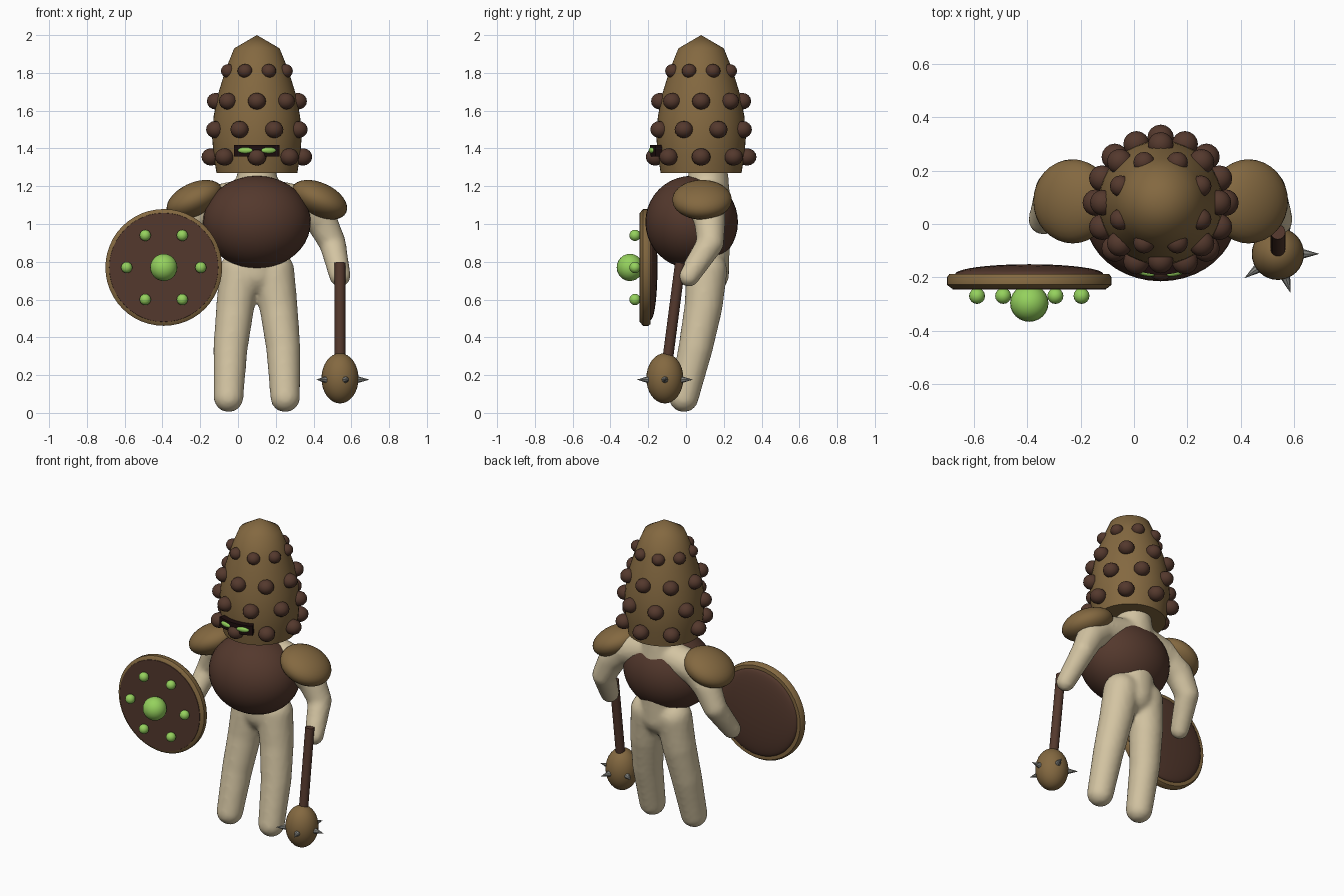
import bpy, bmesh
from math import pi, sin, cos, radians
from mathutils import Vector, Matrix

if "Cube" in bpy.data.objects:
    bpy.data.objects.remove(bpy.data.objects["Cube"])


def material(name, rgb):
    m = bpy.data.materials.new(name)
    m.use_nodes = True
    m.diffuse_color = (*rgb, 1)
    bsdf = next(n for n in m.node_tree.nodes if n.type == 'BSDF_PRINCIPLED')
    bsdf.inputs["Base Color"].default_value = (*rgb, 1)
    return m


ochre = material("ochre", (0.23, 0.14, 0.052))
brown = material("dark brown", (0.088, 0.04, 0.026))
skin = material("pale skin", (0.65, 0.55, 0.36))
green = material("glowing green", (0.3, 0.64, 0.11))
black = material("visor black", (0.012, 0.004, 0.004))
steel = material("steel", (0.25, 0.25, 0.23))


def finish(name, bm, mat, loc=(0, 0, 0), rot=(0, 0, 0), sharp=40):
    bmesh.ops.recalc_face_normals(bm, faces=bm.faces)
    me = bpy.data.meshes.new(name)
    bm.to_mesh(me)
    bm.free()
    me.shade_smooth()
    me.set_sharp_from_angle(angle=radians(sharp))
    me.materials.append(mat)
    ob = bpy.data.objects.new(name, me)
    ob.location, ob.rotation_euler = loc, rot
    bpy.context.scene.collection.objects.link(ob)
    return ob


def ellipsoid(name, mat, loc, radii, rot=(0, 0, 0), seg=24):
    bm = bmesh.new()
    bmesh.ops.create_uvsphere(bm, u_segments=seg, v_segments=seg // 2, radius=1)
    bmesh.ops.scale(bm, vec=radii, verts=bm.verts)
    return finish(name, bm, mat, loc, rot)


def lathe(name, mat, profile, loc, rot=(0, 0, 0), sharp=40, seg=48):
    bm = bmesh.new()
    vs = [bm.verts.new((r, 0, z)) for r, z in profile]
    es = [bm.edges.new(p) for p in zip(vs, vs[1:])]
    bmesh.ops.spin(bm, geom=vs + es, cent=(0, 0, 0), axis=(0, 0, 1),
                   angle=2 * pi, steps=seg)
    bmesh.ops.remove_doubles(bm, verts=bm.verts, dist=0.0005)
    return finish(name, bm, mat, loc, rot, sharp)


def rod(name, mat, a, b, r1, r2, seg=16):
    a, b = Vector(a), Vector(b)
    bm = bmesh.new()
    bmesh.ops.create_cone(bm, cap_ends=True, segments=seg, radius1=r1,
                          radius2=r2, depth=(b - a).length)
    rot = (b - a).to_track_quat('Z', 'Y').to_euler()
    return finish(name, bm, mat, (a + b) / 2, rot)


CX, CY = 0.1, 0.08      # helmet axis


# Body: limbs as chains of spheres fused into one smooth skin
def limb(bm, path):
    for p, q in zip(path, path[1:]):
        for i in range(11):
            x, y, z, r = Vector(p).lerp(Vector(q), i / 10)
            bmesh.ops.create_uvsphere(bm, u_segments=20, v_segments=12, radius=r,
                                      matrix=Matrix.Translation((x, y, z)))


bm = bmesh.new()
limb(bm, [(CX, 0.11, 0.74, 0.12), (CX, 0.11, 1.1, 0.13), (CX, 0.12, 1.3, 0.1)])
for s in (1, -1):
    limb(bm, [(CX + s * 0.09, 0.11, 0.75, 0.11), (CX + s * 0.115, 0.092, 0.56, 0.102),
              (CX + s * 0.14, 0.05, 0.34, 0.092), (CX + s * 0.15, -0.012, 0.083, 0.08)])
    limb(bm, [(CX, 0.12, 1.15, 0.1), (CX + s * 0.26, 0.11, 1.1, 0.1),
              (CX + s * 0.34, 0.125, 1.02, 0.085), (CX + s * 0.4, 0.13, 0.9, 0.072),
              (CX + s * 0.44, 0.015, 0.725, 0.058)])
body = finish("body", bm, skin, sharp=180)
remesh = body.modifiers.new("fuse", 'REMESH')
remesh.mode = 'VOXEL'
remesh.voxel_size = 0.014
remesh.use_smooth_shade = True
soften = body.modifiers.new("soften", 'SMOOTH')
soften.factor = 0.5
soften.iterations = 8

# Chest armour and shoulder pads
ellipsoid("chest_armour", brown, (CX, 0.03, 1.01), (0.285, 0.245, 0.245), seg=40)
for s, side in ((1, "left"), (-1, "right")):
    ellipsoid(side + "_shoulder_pad", ochre, (CX + s * 0.33, 0.085, 1.128),
              (0.158, 0.158, 0.09), (0, s * radians(25), 0), seg=32)

# Helmet with four staggered rows of studs
lathe("helmet", ochre,
      [(0, 1.27), (0.214, 1.27), (0.23, 1.37), (0.237, 1.46), (0.229, 1.57),
       (0.205, 1.69), (0.165, 1.82), (0.12, 1.93), (0, 2.0)],
      (CX, CY, 0), sharp=60)
rows = [(1.355, 0.243, 0.05, 0), (1.5, 0.238, 0.049, 0.5),
        (1.65, 0.217, 0.048, 0), (1.81, 0.163, 0.04, 0.5)]
for row, (z, ring, r, shift) in enumerate(rows):
    for i in range(8):
        a = (i + shift) * pi / 4
        ellipsoid(f"helmet_stud_{row}_{i}", brown,
                  (CX + ring * cos(a), CY + ring * sin(a), z), (r, r, r * 0.92), seg=16)

# Curved visor and eyes
bm = bmesh.new()
bmesh.ops.create_cube(bm, size=1)
across = [e for e in bm.edges if abs(e.verts[0].co.x - e.verts[1].co.x) > 0.5]
bmesh.ops.subdivide_edges(bm, edges=across, cuts=9)
for v in bm.verts:
    a, r = v.co.x * 0.92, 0.242 - v.co.y * 0.056
    v.co = (r * sin(a), -r * cos(a), v.co.z * 0.062)
finish("visor", bm, black, (CX, CY, 1.388))
for s, side in ((1, "left"), (-1, "right")):
    ellipsoid(side + "_eye", green, (CX + s * 0.062, CY - 0.262, 1.39),
              (0.04, 0.012, 0.016), (0, 0, s * 0.24))

# Shield: rim, front plate, domed back and knobs
SX, SY, SZ = -0.393, -0.188, 0.77
facing = (pi / 2, 0, 0)
lathe("shield_rim", ochre, [(0, 0), (0.3, 0), (0.309, 0.012), (0.309, 0.04),
                            (0.29, 0.055), (0, 0.055)], (SX, SY, SZ), facing)
lathe("shield_front", brown, [(0, 0.05), (0.29, 0.05), (0.288, 0.058), (0, 0.058)],
      (SX, SY, SZ), facing)
ellipsoid("shield_back", brown, (SX, SY, SZ), (0.278, 0.037, 0.278), seg=40)
ellipsoid("shield_boss", green, (SX, -0.297, SZ), (0.072, 0.07, 0.072))
for i in range(6):
    a = i * pi / 3
    ellipsoid(f"shield_knob_{i}", green,
              (SX + 0.196 * cos(a), -0.27, SZ + 0.196 * sin(a)), (0.03,) * 3, seg=16)

# Mace: handle, head and ring of spikes
MX, MY, MZ = 0.54, -0.112, 0.18
rod("mace_handle", brown, (MX, -0.03, 0.795), (MX, -0.1, 0.26), 0.028, 0.028)
ellipsoid("mace_head", ochre, (MX, MY, MZ + 0.003), (0.098, 0.098, 0.133), seg=32)
for i in range(5):
    a = i * 2 * pi / 5
    out = Vector((cos(a), sin(a), 0))
    base = Vector((MX, MY, MZ - 0.004))
    rod(f"mace_spike_{i}", steel, base + out * 0.08, base + out * 0.156, 0.022, 0, seg=8)
